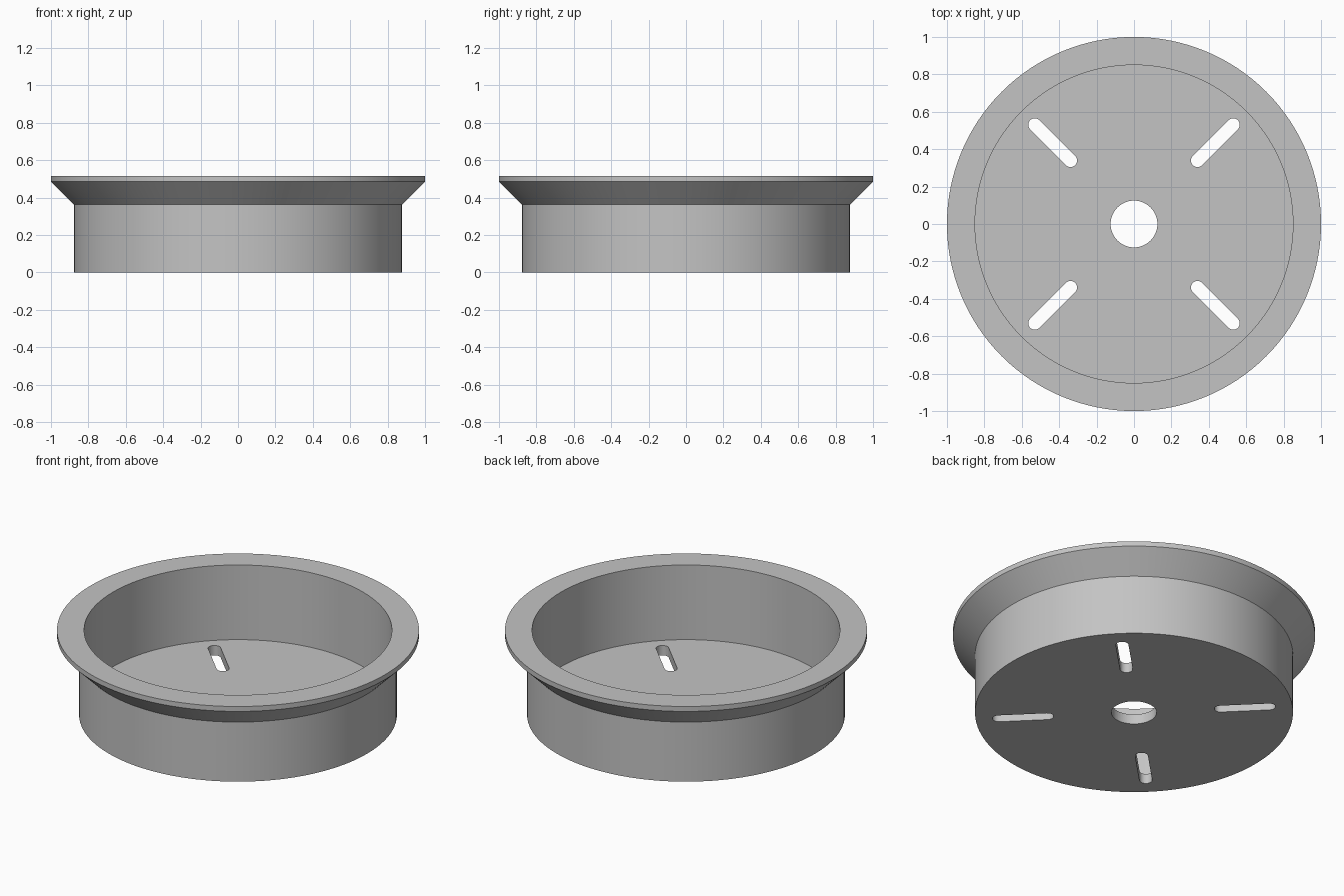
import bpy, bmesh, math

SEGMENTS = 128
FLOOR = 0.06

default = bpy.data.objects.get("Cube")
if default:
    bpy.data.objects.remove(default, do_unlink=True)

grey = bpy.data.materials.new("plain_grey")
grey.use_nodes = True
colour = (0.55, 0.55, 0.55, 1)
grey.diffuse_color = colour
grey.node_tree.nodes["Principled BSDF"].inputs["Base Color"].default_value = colour


def make_object(name, bm):
    bmesh.ops.recalc_face_normals(bm, faces=bm.faces)
    mesh = bpy.data.meshes.new(name)
    bm.to_mesh(mesh)
    bm.free()
    mesh.materials.append(grey)
    obj = bpy.data.objects.new(name, mesh)
    bpy.context.collection.objects.link(obj)
    return obj


def lathe(profile):
    """Revolve a profile that starts and ends on the axis."""
    bm = bmesh.new()
    verts = [bm.verts.new((r, 0, z)) for r, z in profile]
    edges = [bm.edges.new(pair) for pair in zip(verts, verts[1:])]
    bmesh.ops.spin(bm, geom=verts + edges, cent=(0, 0, 0), axis=(0, 0, 1),
                   angle=math.tau, steps=SEGMENTS)
    bmesh.ops.remove_doubles(bm, verts=bm.verts, dist=0.0001)
    return bm


def add_prism(bm, outline):
    """Upright prism reaching through the floor."""
    face = bm.faces.new([bm.verts.new((x, y, -0.1)) for x, y in outline])
    geom = bmesh.ops.extrude_face_region(bm, geom=[face])["geom"]
    top = [v for v in geom if isinstance(v, bmesh.types.BMVert)]
    bmesh.ops.translate(bm, verts=top, vec=(0, 0, 0.3))


def slot_outline(start, end, radius, turn, steps=12):
    """Rounded slot along a radial direction."""
    points = []
    for centre, offset in ((end, -math.pi / 2), (start, math.pi / 2)):
        for i in range(steps + 1):
            a = offset + math.pi * i / steps
            x, y = centre + radius * math.cos(a), radius * math.sin(a)
            points.append((x * math.cos(turn) - y * math.sin(turn),
                           x * math.sin(turn) + y * math.cos(turn)))
    return points


# Dish with a flared rim
dish = make_object("flanged_dish", lathe([
    (0, 0), (0.878, 0), (0.878, 0.363), (1, 0.485), (1, 0.515),
    (0.85, 0.515), (0.85, FLOOR), (0, FLOOR)]))

# Centre hole and four diagonal slots
cut = bmesh.new()
add_prism(cut, [(0.125 * math.cos(math.tau * i / 64), 0.125 * math.sin(math.tau * i / 64))
                for i in range(64)])
for k in range(4):
    add_prism(cut, slot_outline(0.48, 0.75, 0.035, math.pi / 4 + k * math.pi / 2))
cutter = make_object("floor_cutter", cut)
cutter.hide_render = True

boolean = dish.modifiers.new("floor_openings", 'BOOLEAN')
boolean.operation = 'DIFFERENCE'
boolean.solver = 'EXACT'
boolean.object = cutter

bpy.ops.object.select_all(action='DESELECT')
dish.select_set(True)
bpy.context.view_layer.objects.active = dish
bpy.ops.object.modifier_apply(modifier=boolean.name)
bpy.data.objects.remove(cutter, do_unlink=True)
bpy.ops.object.shade_smooth_by_angle(angle=math.radians(30))
